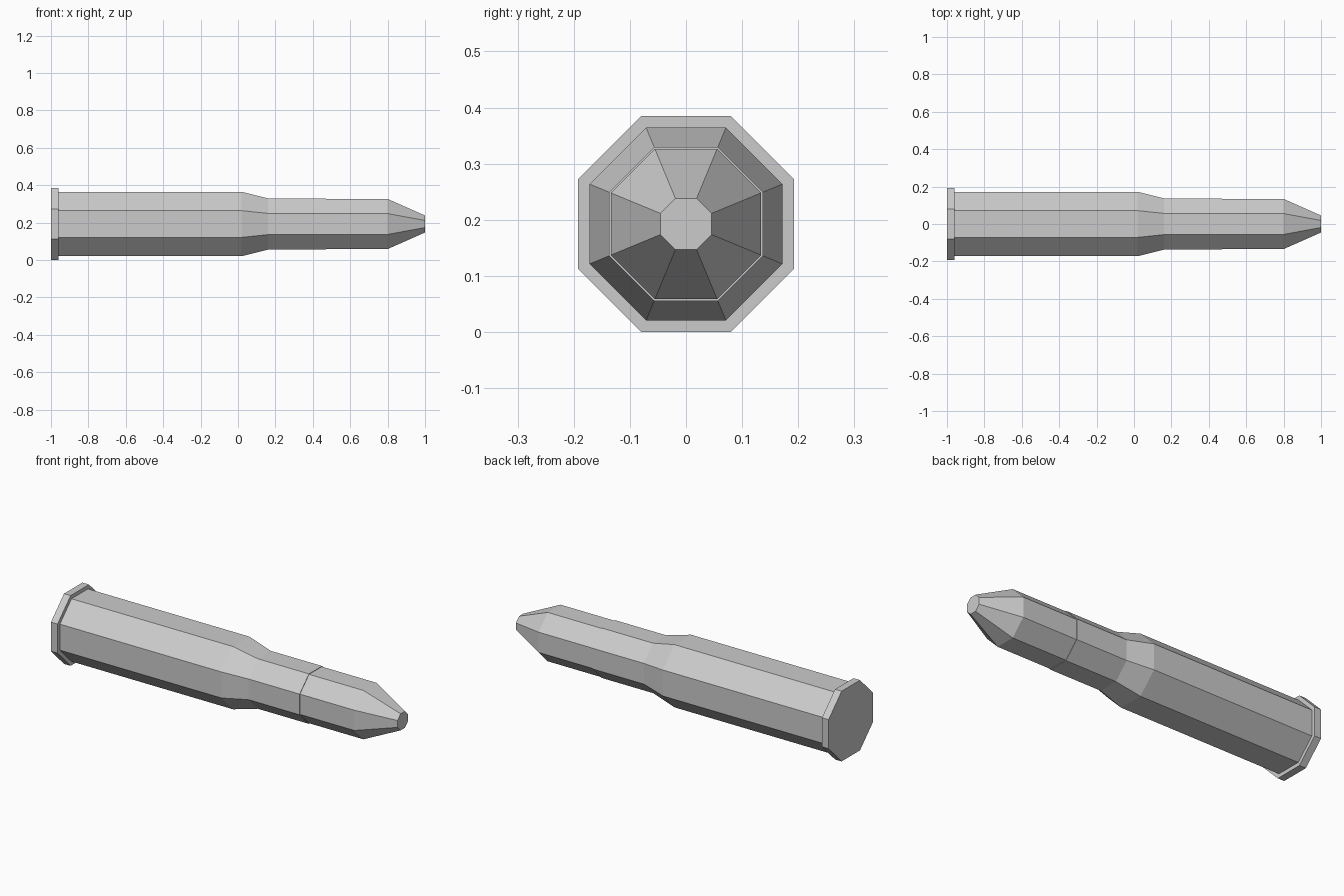
import bpy
import bmesh
from math import cos, sin, pi

if "Cube" in bpy.data.objects:
    bpy.data.objects.remove(bpy.data.objects["Cube"], do_unlink=True)

SIDES = 8
AXIS_Z = 0.1925   # height of the long axis

grey = bpy.data.materials.new("plain grey")
grey.use_nodes = True
colour = (0.6, 0.6, 0.6, 1)
grey.diffuse_color = colour
grey.node_tree.nodes["Principled BSDF"].inputs["Base Color"].default_value = colour


def lathe(name, profile):
    """Octagonal solid along x from (x, flat-to-axis distance) pairs."""
    bm = bmesh.new()
    rings = []
    for x, flat in profile:
        r = flat / cos(pi / SIDES)
        angles = [(2 * i + 1) * pi / SIDES for i in range(SIDES)]
        rings.append([bm.verts.new((x, r * cos(a), r * sin(a))) for a in angles])
    for a, b in zip(rings, rings[1:]):
        for i in range(SIDES):
            j = (i + 1) % SIDES
            bm.faces.new((a[i], a[j], b[j], b[i]))
    bm.faces.new(rings[0])
    bm.faces.new(rings[-1])
    bmesh.ops.recalc_face_normals(bm, faces=bm.faces)
    mesh = bpy.data.meshes.new(name)
    bm.to_mesh(mesh)
    bm.free()
    mesh.materials.append(grey)
    obj = bpy.data.objects.new(name, mesh)
    obj.location.z = AXIS_Z
    bpy.context.collection.objects.link(obj)
    return obj


# Case: wide rim, body, sloping shoulder and neck
lathe("case", [(-1, 0.1925), (-0.96, 0.1925), (-0.96, 0.172),
               (0.02, 0.172), (0.16, 0.137), (0.47, 0.137)])

# Bullet: slightly narrower shank with a tapered, blunt tip
lathe("bullet", [(0.47, 0.134), (0.8, 0.134), (1, 0.0455)])
